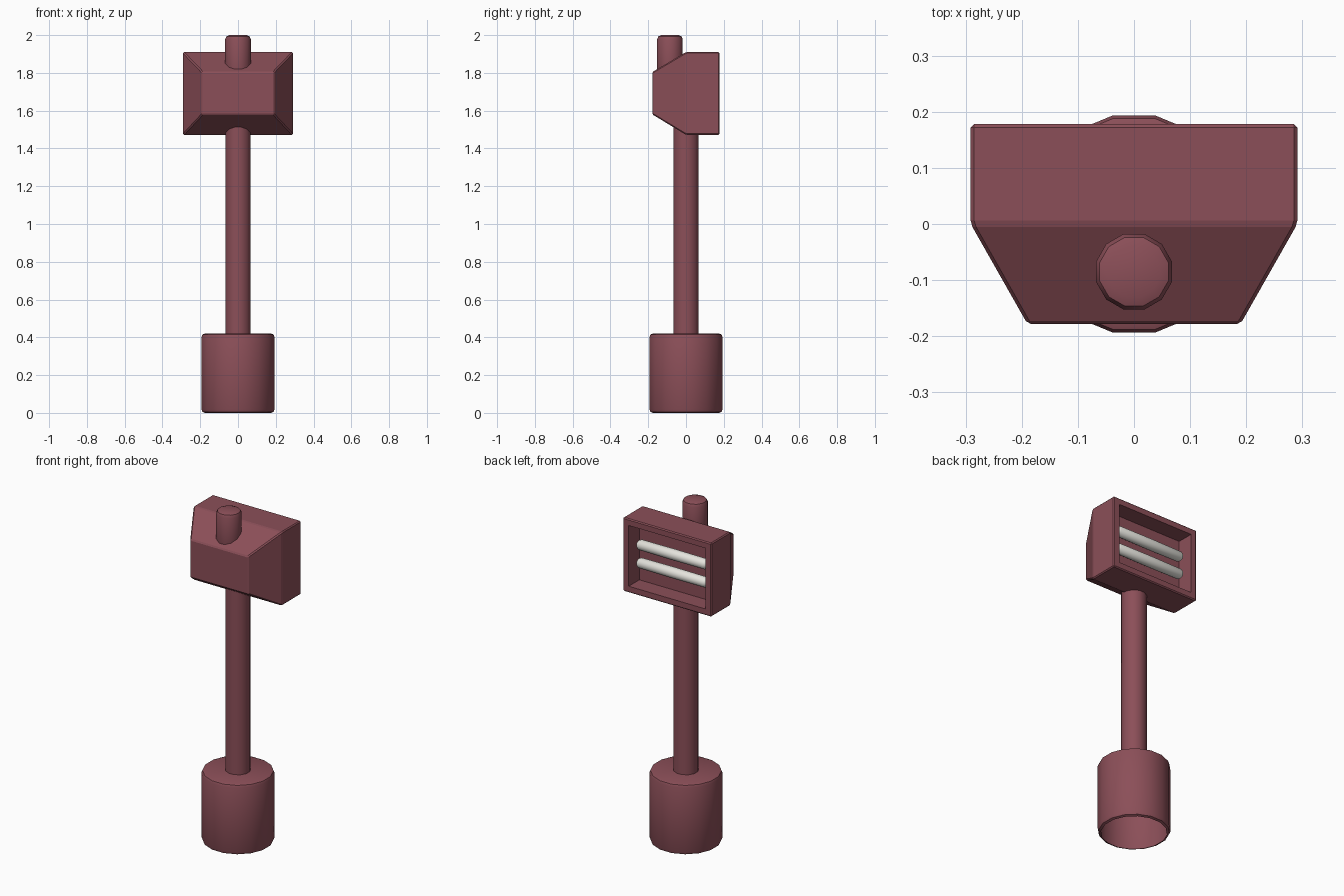
import bpy, bmesh, math
from mathutils import Matrix, Vector

if "Cube" in bpy.data.objects:
    bpy.data.objects.remove(bpy.data.objects["Cube"])


def material(name, rgb):
    m = bpy.data.materials.new(name)
    m.diffuse_color = (*rgb, 1)
    m.use_nodes = True
    m.node_tree.nodes["Principled BSDF"].inputs["Base Color"].default_value = m.diffuse_color
    return m


RED = material("dusty_red", (0.26, 0.078, 0.098))
WHITE = material("warm_white", (0.78, 0.77, 0.72))


def finish(bm, name, mat, angle=None):
    """Turn a bmesh into an object, smooth below the given angle."""
    bmesh.ops.recalc_face_normals(bm, faces=bm.faces)
    if angle:
        for f in bm.faces:
            f.smooth = True
        for e in bm.edges:
            e.smooth = len(e.link_faces) == 2 and e.calc_face_angle(0) < math.radians(angle)
    me = bpy.data.meshes.new(name)
    bm.to_mesh(me)
    bm.free()
    me.materials.append(mat)
    ob = bpy.data.objects.new(name, me)
    bpy.context.collection.objects.link(ob)
    return ob


def post(name, r, z0, z1, sides, y=0, bevel=0, segs=2, open_bottom=False):
    """Upright cylinder with rounded rims and a flat side facing front."""
    bm = bmesh.new()
    mat = Matrix.Translation((0, y, (z0 + z1) / 2)) @ Matrix.Rotation(math.pi / sides, 4, 'Z')
    bmesh.ops.create_cone(bm, cap_ends=True, segments=sides, radius1=r, radius2=r,
                          depth=z1 - z0, matrix=mat)
    if bevel:
        rims = [e for e in bm.edges if abs(e.verts[0].co.z - e.verts[1].co.z) < 1e-5]
        bmesh.ops.bevel(bm, geom=rims, offset=bevel, segments=segs, profile=0.5, affect='EDGES')
    bm.normal_update()
    if open_bottom:
        low = [f for f in bm.faces if f.normal.z < -0.99]
        bmesh.ops.delete(bm, geom=low, context='FACES')
    return finish(bm, name, RED, 40)


# base, pole and top knob
post("base", 0.197, 0.0, 0.42, 16, bevel=0.018, open_bottom=True)
post("pole", 0.069, 0.40, 1.56, 12)
post("top_knob", 0.07, 1.74, 2.0, 12, y=-0.085, bevel=0.022)

# lamp head: box whose front half tapers, with a recess in the back
bm = bmesh.new()
rings = []
for y, hx, z0, z1 in ((-0.178, 0.19, 1.58, 1.805), (0, 0.291, 1.472, 1.91),
                      (0.178, 0.291, 1.472, 1.91)):
    rings.append([bm.verts.new(p) for p in
                  ((-hx, y, z0), (hx, y, z0), (hx, y, z1), (-hx, y, z1))])
for a, b in zip(rings, rings[1:]):
    for i in range(4):
        j = (i + 1) % 4
        bm.faces.new((a[i], a[j], b[j], b[i]))
bm.faces.new(rings[0])
back = bm.faces.new(rings[-1])
bmesh.ops.recalc_face_normals(bm, faces=bm.faces)
bmesh.ops.bevel(bm, geom=list(bm.edges), offset=0.006, segments=1, affect='EDGES')
bm.normal_update()
back = max(bm.faces, key=lambda f: f.calc_center_median().y)
bmesh.ops.inset_region(bm, faces=[back], thickness=0.046)
ext = bmesh.ops.extrude_discrete_faces(bm, faces=[back])
bmesh.ops.translate(bm, verts=ext["faces"][0].verts, vec=(0, -0.1, 0))
finish(bm, "lamp_head", RED)

# two light tubes with rounded ends
for i, z in enumerate((1.637, 1.745)):
    bm = bmesh.new()
    bmesh.ops.create_uvsphere(bm, u_segments=16, v_segments=10, radius=0.031)
    for v in bm.verts:
        if abs(v.co.z) > 1e-5:
            v.co.z += math.copysign(0.205, v.co.z)
    bm.transform(Matrix.Translation((0, 0.12, z)) @ Matrix.Rotation(math.pi / 2, 4, 'Y'))
    finish(bm, f"light_tube_{i + 1}", WHITE, 40)
